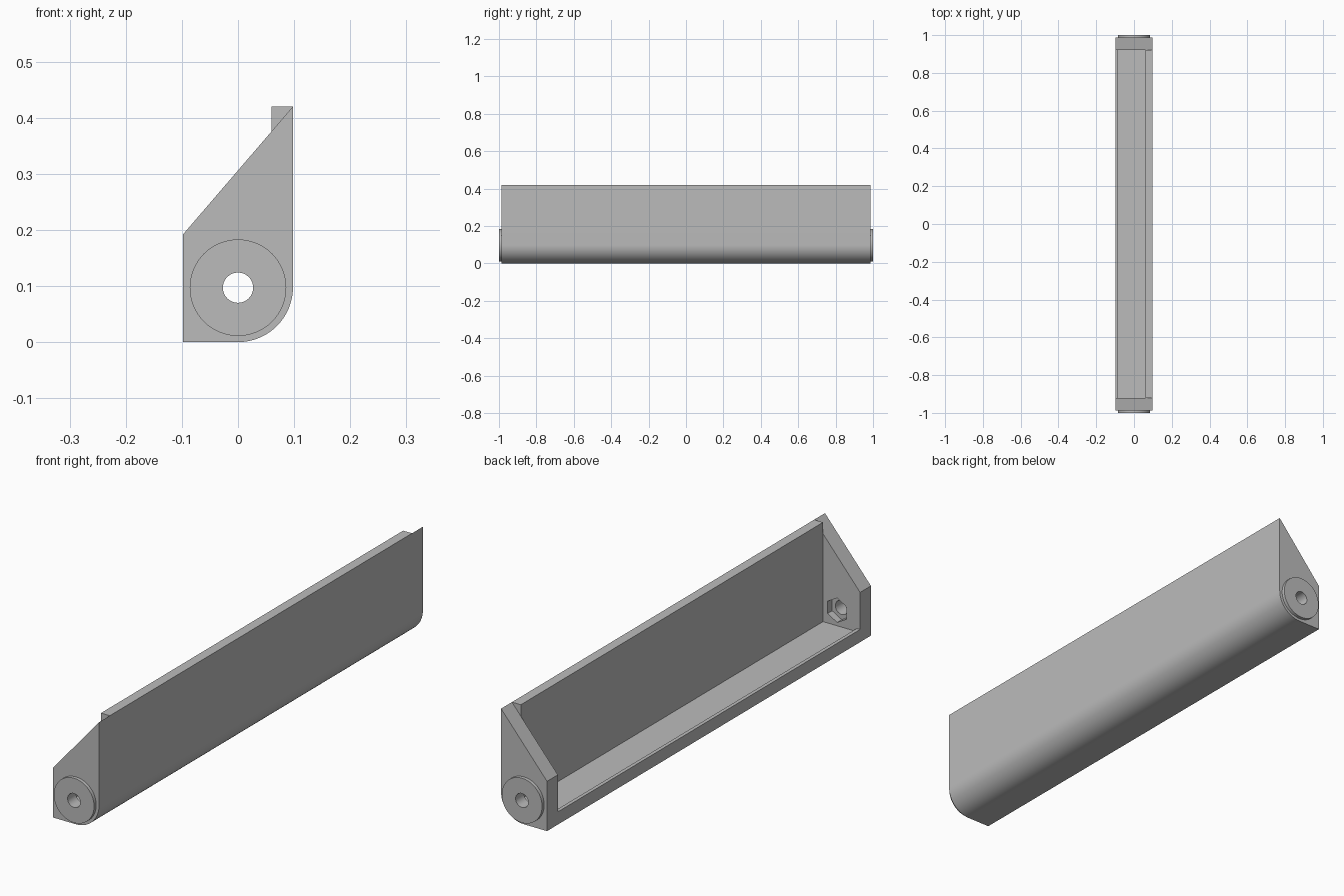
import bpy, bmesh
from math import sin, cos, pi, radians

cube = bpy.data.objects.get("Cube")
if cube:
    bpy.data.objects.remove(cube, do_unlink=True)

grey = bpy.data.materials.new("plain grey")
grey.use_nodes = True
grey.diffuse_color = (0.5, 0.5, 0.5, 1)
grey.node_tree.nodes["Principled BSDF"].inputs["Base Color"].default_value = (0.5, 0.5, 0.5, 1)

W = 0.098            # half width, also the radius of the rounded bottom edge
TOP = 0.42           # top of the tall wall
INNER, OUTER = 0.921, 0.987   # end plate faces along y
AXIS_Z = 0.097       # height of the bolt axis


def extrude(name, profile, y0, y1):
    """Extrude an (x, z) outline along y."""
    bm = bmesh.new()
    face = bm.faces.new([bm.verts.new((x, y0, z)) for x, z in profile])
    new = bmesh.ops.extrude_face_region(bm, geom=[face])["geom"]
    verts = [v for v in new if isinstance(v, bmesh.types.BMVert)]
    bmesh.ops.translate(bm, verts=verts, vec=(0, y1 - y0, 0))
    bmesh.ops.recalc_face_normals(bm, faces=bm.faces)
    mesh = bpy.data.meshes.new(name)
    bm.to_mesh(mesh)
    bm.free()
    mesh.materials.append(grey)
    obj = bpy.data.objects.new(name, mesh)
    bpy.context.collection.objects.link(obj)
    return obj


def ring(radius, sides):
    """Regular outline around the bolt axis, with a corner at the top."""
    return [(radius * sin(2 * pi * i / sides), AXIS_Z + radius * cos(2 * pi * i / sides))
            for i in range(sides)]


def combine(target, tool, operation):
    """Apply a boolean and discard the tool."""
    mod = target.modifiers.new("combine", "BOOLEAN")
    mod.operation, mod.solver, mod.object = operation, "EXACT", tool
    bpy.context.view_layer.objects.active = target
    bpy.ops.object.modifier_apply(modifier=mod.name)
    bpy.data.objects.remove(tool, do_unlink=True)


def smooth(obj):
    obj.data.shade_smooth()
    obj.data.set_sharp_from_angle(angle=radians(30))


# Rounded lower edge shared by the channel and the end plates
STEPS = 20
arc = [(W * sin(a), W - W * cos(a)) for a in (pi / 2 * i / STEPS for i in range(STEPS + 1))]

# Long channel: tall wall, floor and small raised lip
channel = extrude("channel", [(-W, 0)] + arc + [
    (W, TOP), (0.06, TOP), (0.06, 0.037), (-0.084, 0.037), (-0.084, 0.049), (-W, 0.049)],
    -INNER, INNER)
smooth(channel)

# End plates with a raised boss, bolt hole and hexagonal nut pocket
for side, label in ((-1, "front"), (1, "back")):
    plate = extrude(label + "_end_plate", [(-W, 0)] + arc + [(W, TOP), (-W, 0.192)],
                    side * INNER, side * OUTER)
    boss = extrude("boss", ring(0.086, 64), side * 0.965, side)
    combine(plate, boss, "UNION")
    hole = extrude("hole", ring(0.027, 32), side * 0.9, side * 1.02)
    combine(plate, hole, "DIFFERENCE")
    pocket = extrude("nut_pocket", ring(0.047, 6), side * 0.9, side * 0.949)
    combine(plate, pocket, "DIFFERENCE")
    smooth(plate)
